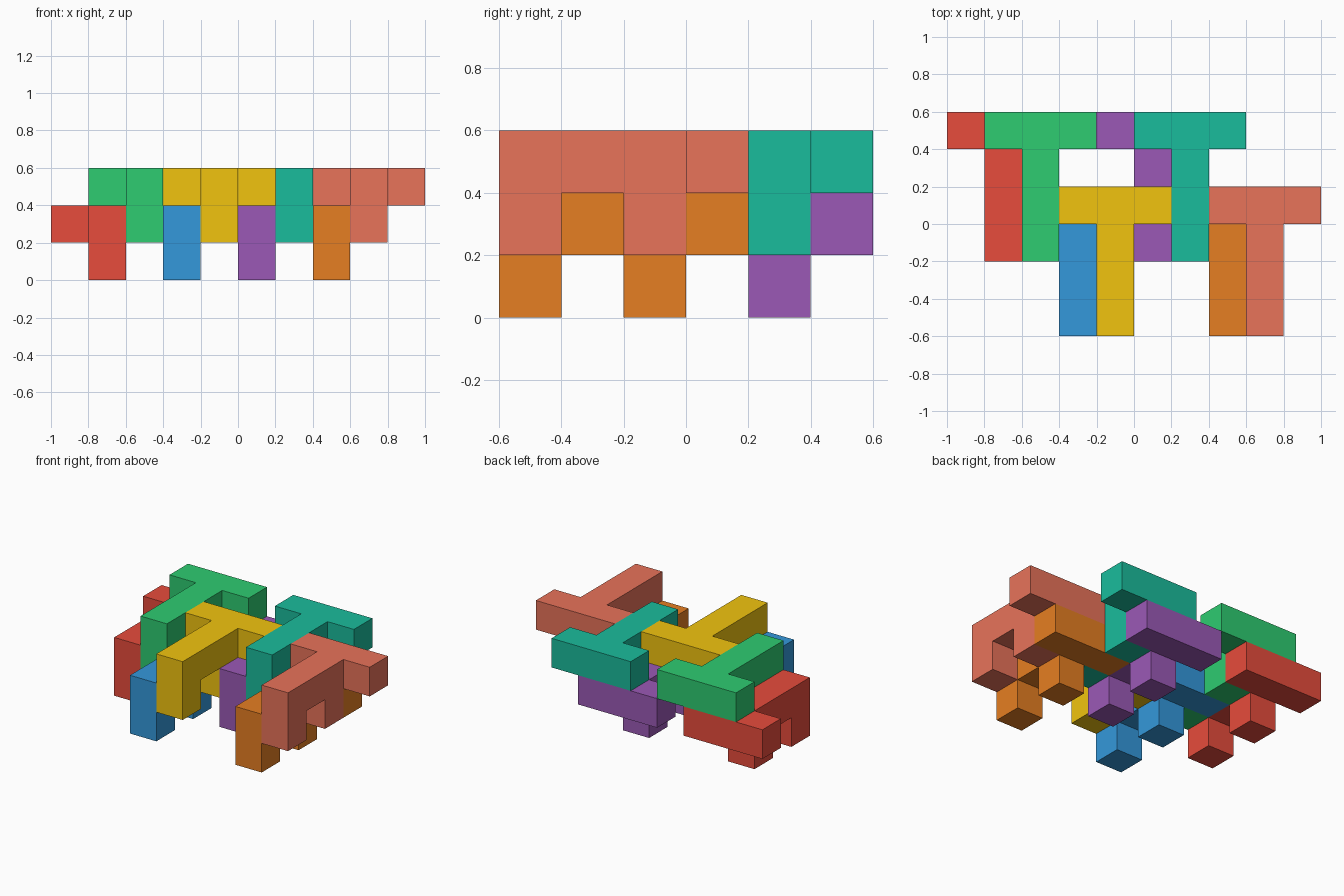
import bpy, bmesh
from mathutils import Vector

if "Cube" in bpy.data.objects:
    bpy.data.objects.remove(bpy.data.objects["Cube"])

U = 0.2                                  # grid unit
ORIGIN = Vector((-1.0, -0.6, 0.0))

# One puzzle piece: T-shaped top with two legs under the stem
PIECE = ([(dx, 0, 0) for dx in (-1, 0, 1)]          # cross bar
         + [(0, -dy, 0) for dy in (1, 2, 3)]        # stem
         + [(0, -1, -1), (0, -3, -1)])              # legs


def srgb(hex_code):
    vals = [int(hex_code[i:i + 2], 16) / 255 for i in (0, 2, 4)]
    return [v / 12.92 if v <= 0.04045 else ((v + 0.055) / 1.055) ** 2.4 for v in vals] + [1.0]


def make_piece(name, cell, color):
    cells = {tuple(a + b for a, b in zip(cell, c)) for c in PIECE}
    bm = bmesh.new()
    # Outer skin only: a quad wherever a cell has no neighbour
    for c in cells:
        for axis in range(3):
            for side in (0, 1):
                n = list(c)
                n[axis] += 1 if side else -1
                if tuple(n) in cells:
                    continue
                u, v = (axis + 1) % 3, (axis + 2) % 3
                corners = [(0, 0), (1, 0), (1, 1), (0, 1)]
                verts = []
                for a, b in (corners if side else corners[::-1]):
                    p = Vector(c)
                    p[axis] += side
                    p[u] += a
                    p[v] += b
                    verts.append(bm.verts.new(ORIGIN + p * U))
                bm.faces.new(verts)
    bmesh.ops.remove_doubles(bm, verts=bm.verts, dist=1e-4)
    bmesh.ops.dissolve_limit(bm, angle_limit=0.01, verts=bm.verts, edges=bm.edges)
    bmesh.ops.recalc_face_normals(bm, faces=bm.faces)
    mesh = bpy.data.meshes.new(name)
    bm.to_mesh(mesh)
    bm.free()
    mat = bpy.data.materials.new(name + "_color")
    mat.diffuse_color = srgb(color)
    mat.use_nodes = True
    mat.node_tree.nodes["Principled BSDF"].inputs["Base Color"].default_value = mat.diffuse_color
    mesh.materials.append(mat)
    bpy.context.collection.objects.link(bpy.data.objects.new(name, mesh))


# Lower layer (bar at level 1) and upper layer (bar at level 2)
make_piece("lower_piece_red", (1, 5, 1), "E74C3C")
make_piece("lower_piece_blue", (3, 3, 1), "3498DB")
make_piece("lower_piece_purple", (5, 5, 1), "9B59B6")
make_piece("lower_piece_orange", (7, 3, 1), "E67E22")
make_piece("upper_piece_green", (2, 5, 2), "2ECC71")
make_piece("upper_piece_yellow", (4, 3, 2), "F1C40F")
make_piece("upper_piece_teal", (6, 5, 2), "1ABC9C")
make_piece("upper_piece_salmon", (8, 3, 2), "E8735A")
